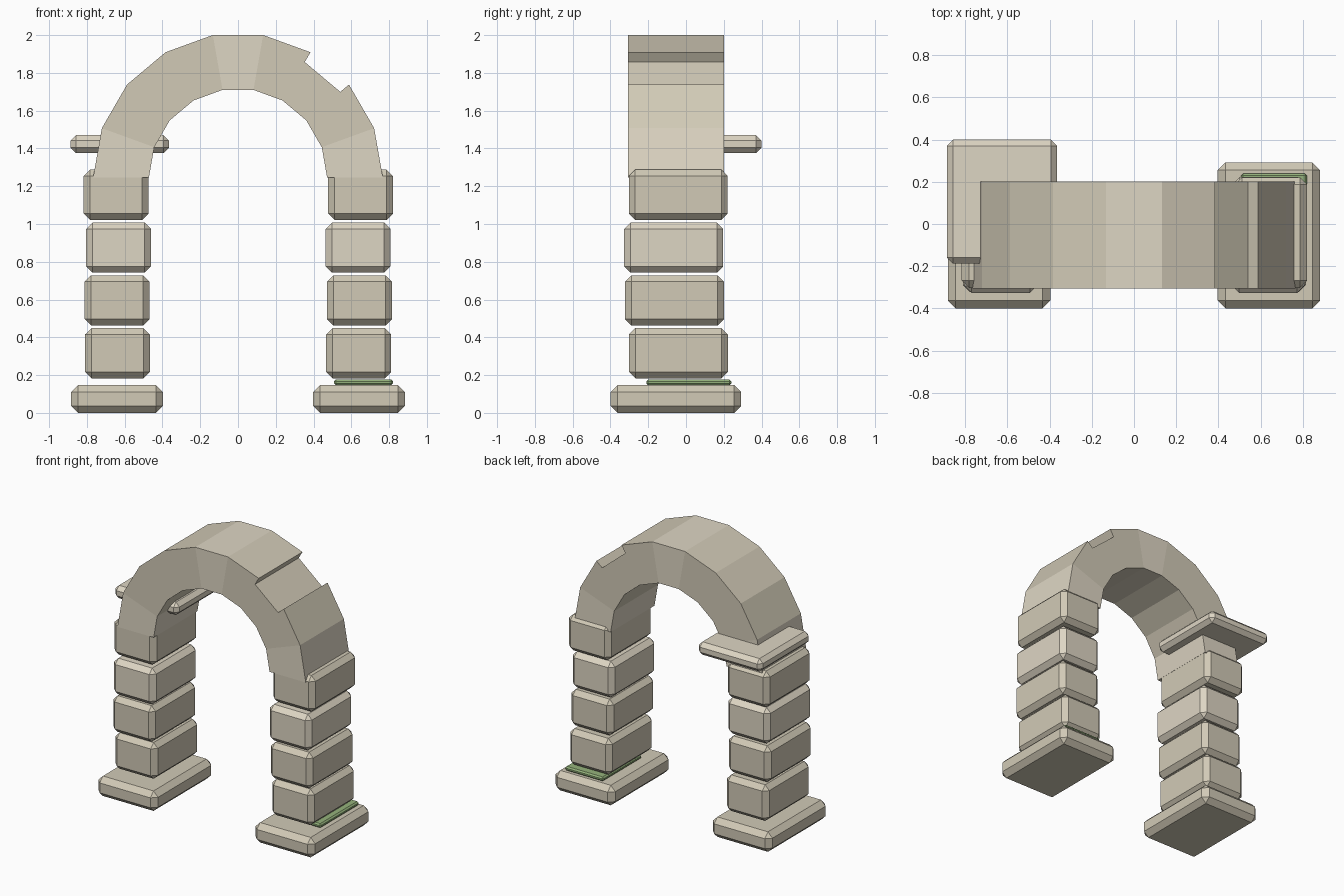
import bpy, bmesh
from math import cos, sin, radians

if "Cube" in bpy.data.objects:
    bpy.data.objects.remove(bpy.data.objects["Cube"])


def material(name, rgb):
    m = bpy.data.materials.new(name)
    m.diffuse_color = (*rgb, 1)
    m.use_nodes = True
    m.node_tree.nodes["Principled BSDF"].inputs["Base Color"].default_value = m.diffuse_color
    return m


STONE = material("stone", (0.64, 0.59, 0.47))
LIGHT = material("light_stone", (0.73, 0.67, 0.55))
MOSS = material("moss", (0.30, 0.45, 0.20))


def finish(name, bm, mat):
    bmesh.ops.recalc_face_normals(bm, faces=bm.faces)
    me = bpy.data.meshes.new(name)
    bm.to_mesh(me)
    bm.free()
    me.materials.append(mat)
    bpy.context.collection.objects.link(bpy.data.objects.new(name, me))


def block(name, lo, hi, chamfer, mat):
    """Box between two corners with chamfered edges."""
    bm = bmesh.new()
    bmesh.ops.create_cube(bm, size=1)
    for v in bm.verts:
        v.co = [(a + b) / 2 + c * (b - a) for a, b, c in zip(lo, hi, v.co)]
    bmesh.ops.bevel(bm, geom=bm.edges[:], offset=chamfer, segments=1,
                    affect='EDGES', profile=0.5)
    finish(name, bm, mat)


def voussoir(name, a0, a1, r_in, r_out, cz, y0, y1, mat):
    """Wedge of the arch between two angles."""
    bm = bmesh.new()
    profile = [(r_in, a0), (r_out, a0), (r_out, a1), (r_in, a1)]
    face = bm.faces.new([bm.verts.new((r * cos(a), y0, cz + r * sin(a)))
                         for r, a in profile])
    ext = bmesh.ops.extrude_face_region(bm, geom=[face])
    for v in ext["geom"]:
        if isinstance(v, bmesh.types.BMVert):
            v.co.y = y1
    finish(name, bm, mat)


# Piers: plinth and four slightly shifted blocks each
W, D, H = 0.344, 0.524, 0.266
SHIFT_Y = [-0.04, -0.061, -0.065, -0.041]
PIERS = {"left": (-0.64, [-0.638, -0.640, -0.632, -0.645]),
         "right": (0.64, [0.639, 0.643, 0.636, 0.649])}
for side, (px, xs) in PIERS.items():
    block(f"{side}_plinth", (px - 0.243, -0.40, 0), (px + 0.243, 0.292, 0.147),
          0.037, STONE)
    for i, (x, y) in enumerate(zip(xs, SHIFT_Y)):
        z = 0.316 + 0.2795 * i
        block(f"{side}_pier_block_{i + 1}",
              (x - W / 2, y - D / 2, z - H / 2), (x + W / 2, y + D / 2, z + H / 2),
              0.034, LIGHT if i == 2 else STONE)

# Arch of nine wedges; one on the right is chipped on its outer face
for i in range(9):
    voussoir(f"arch_stone_{i + 1}", radians(20 * i), radians(20 * i + 20), 0.472,
             0.707 if i == 2 else 0.767, 1.245, -0.307, 0.202,
             LIGHT if i % 4 == 0 else STONE)

# Slab stuck through the left springing
block("side_slab", (-0.887, -0.188, 1.375), (-0.365, 0.40, 1.47), 0.029, LIGHT)

# Moss patch on the right plinth
block("moss_patch", (0.508, -0.21, 0.146), (0.82, 0.24, 0.177), 0.01, MOSS)
